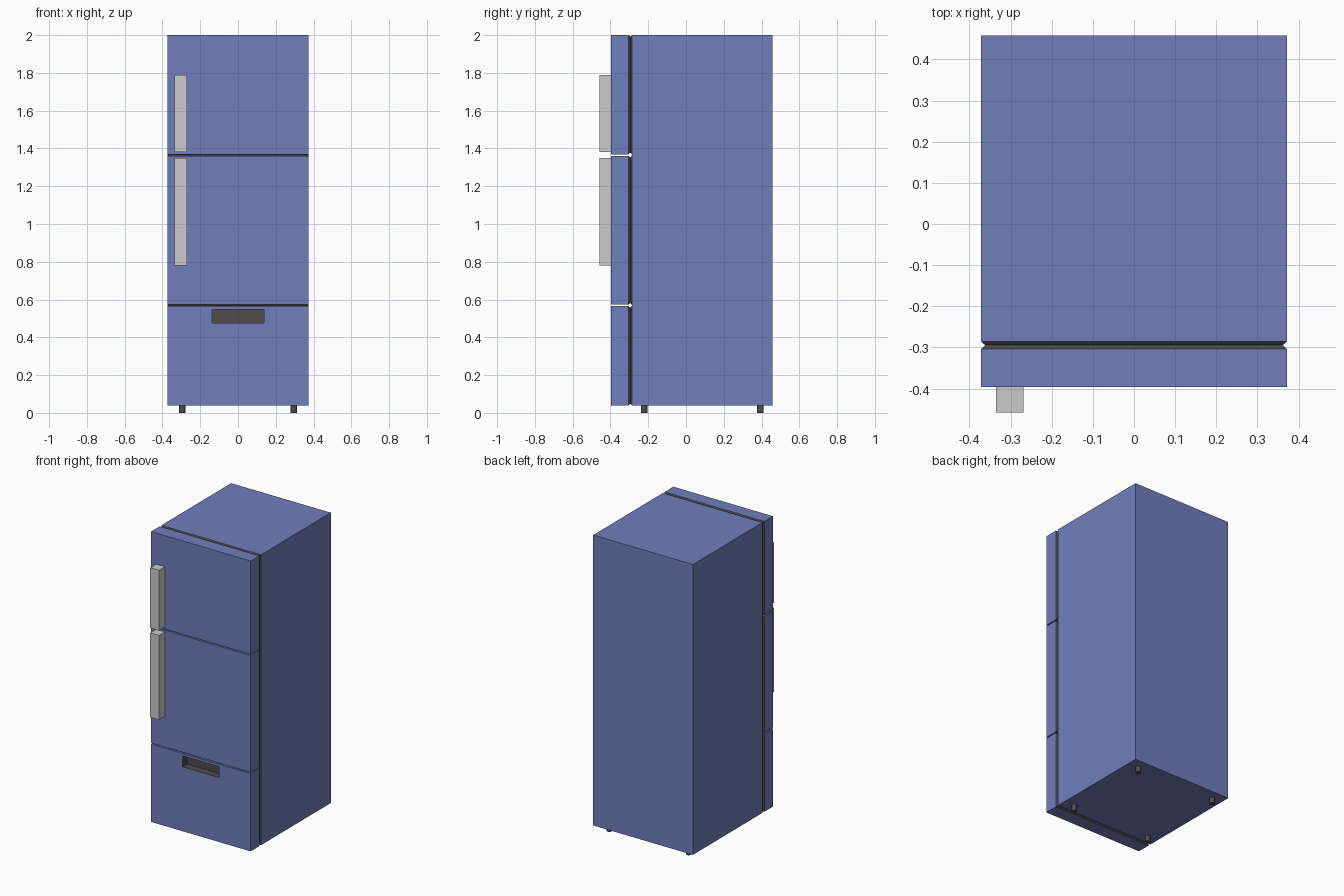
import bpy, bmesh

if "Cube" in bpy.data.objects:
    bpy.data.objects.remove(bpy.data.objects["Cube"])


def material(name, color):
    m = bpy.data.materials.new(name)
    m.diffuse_color = (*color, 1)
    m.use_nodes = True
    m.node_tree.nodes["Principled BSDF"].inputs["Base Color"].default_value = m.diffuse_color
    return m


BLUE = material("blue_enamel", (0.16, 0.21, 0.50))
DARK = material("dark_rubber", (0.08, 0.075, 0.07))


def finish(bm, name, *mats):
    bmesh.ops.recalc_face_normals(bm, faces=bm.faces)
    mesh = bpy.data.meshes.new(name)
    bm.to_mesh(mesh)
    bm.free()
    for m in mats:
        mesh.materials.append(m)
    ob = bpy.data.objects.new(name, mesh)
    bpy.context.collection.objects.link(ob)
    return ob


def loft(sections):
    """Rectangular sections (y, x half width, z0, z1) joined front to back."""
    bm = bmesh.new()
    rings = [[bm.verts.new((x, y, z)) for x, z in
              ((-w, z0), (w, z0), (w, z1), (-w, z1))] for y, w, z0, z1 in sections]
    for a, b in zip(rings, rings[1:]):
        for i in range(4):
            j = (i + 1) % 4
            bm.faces.new((a[i], a[j], b[j], b[i]))
    bm.faces.new(rings[0])
    bm.faces.new(rings[-1])
    return bm


HALF_W, BOTTOM, TOP = 0.372, 0.04, 2.0
FRONT, DOOR_BACK, SEAL_MID, BODY_FRONT, BACK = -0.396, -0.304, -0.294, -0.285, 0.458

# Cabinet
finish(loft([(BODY_FRONT, HALF_W, BOTTOM, TOP), (BACK, HALF_W, BOTTOM, TOP)]),
       "cabinet", BLUE)

# Doors, each with a pinched rubber seal behind it
doors = {"drawer": (BOTTOM, 0.565), "middle_door": (0.573, 1.361),
         "upper_door": (1.369, TOP)}
for name, (z0, z1) in doors.items():
    bm = loft([(FRONT, HALF_W, z0, z1), (DOOR_BACK, HALF_W, z0, z1)])
    if name == "drawer":
        # Recessed grip in the drawer front
        face = min(bm.faces, key=lambda f: f.calc_center_median().y)
        bmesh.ops.recalc_face_normals(bm, faces=bm.faces)
        bmesh.ops.inset_individual(bm, faces=[face], thickness=0.05)
        mid = face.calc_center_median().z
        for v in face.verts:
            v.co.x = 0.137 if v.co.x > 0 else -0.137
            v.co.z = 0.548 if v.co.z > mid else 0.475
        pocket = bmesh.ops.extrude_discrete_faces(bm, faces=[face])["faces"][0]
        for v in pocket.verts:
            v.co.y += 0.05
        pocket.material_index = 1
        for edge in pocket.edges:
            for f in edge.link_faces:
                f.material_index = 1
    finish(bm, name, BLUE, DARK)

    back0 = z0 if z0 == BOTTOM else z0 - 0.004
    back1 = z1 if z1 == TOP else z1 + 0.004
    finish(loft([(DOOR_BACK, HALF_W, z0, z1),
                 (SEAL_MID, HALF_W - 0.01, z0 + 0.009, z1 - 0.009),
                 (BODY_FRONT, HALF_W, back0, back1)]), name + "_seal", DARK)

# Bar handles on the two upper doors
for name, z0, z1 in (("upper_handle", 1.382, 1.79), ("middle_handle", 0.78, 1.35)):
    ob = finish(loft([(-0.458, 0.033, z0, z1), (FRONT, 0.033, z0, z1)]), name)
    ob.location.x = -0.302

# Four round feet
for side, x in (("left", -0.296), ("right", 0.296)):
    for end, y in (("front", -0.221), ("back", 0.394)):
        bm = bmesh.new()
        bmesh.ops.create_cone(bm, cap_ends=True, segments=16, radius1=0.017,
                              radius2=0.017, depth=BOTTOM)
        foot = finish(bm, f"{end}_{side}_foot", DARK)
        foot.location = (x, y, BOTTOM / 2)
        bpy.context.view_layer.objects.active = foot
        foot.select_set(True)
        bpy.ops.object.shade_smooth_by_angle()
        foot.select_set(False)
